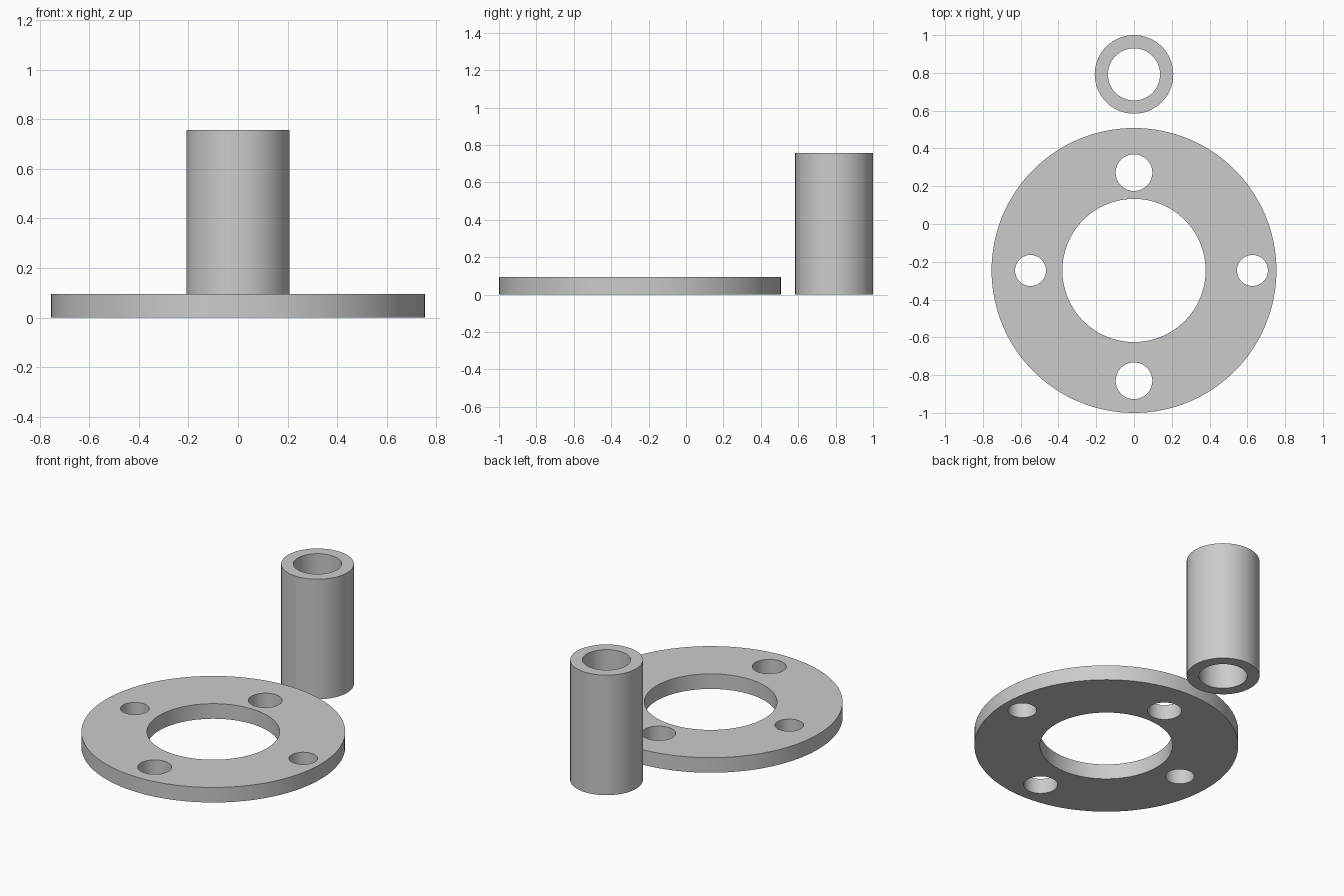
import bpy, bmesh
from math import cos, sin, tau, radians

if "Cube" in bpy.data.objects:
    bpy.data.objects.remove(bpy.data.objects["Cube"])


def plate(name, outer, holes, height):
    """Extrude a round outline with round holes; circles are (x, y, radius)."""
    bm = bmesh.new()
    edges = []
    for x, y, r in [outer] + holes:
        n = 128 if r > 0.3 else 64
        ring = [bm.verts.new((x + r * cos(tau * i / n), y + r * sin(tau * i / n), 0))
                for i in range(n)]
        edges += [bm.edges.new((ring[i], ring[(i + 1) % n])) for i in range(n)]
    bmesh.ops.triangle_fill(bm, use_beauty=True, edges=edges, normal=(0, 0, 1))
    top = bmesh.ops.extrude_face_region(bm, geom=bm.faces[:], use_keep_orig=True)
    bmesh.ops.translate(bm, vec=(0, 0, height),
                        verts=[v for v in top["geom"] if isinstance(v, bmesh.types.BMVert)])
    bmesh.ops.recalc_face_normals(bm, faces=bm.faces[:])
    mesh = bpy.data.meshes.new(name)
    bm.to_mesh(mesh)
    bm.free()
    obj = bpy.data.objects.new(name, mesh)
    bpy.context.collection.objects.link(obj)
    bpy.ops.object.select_all(action='DESELECT')
    obj.select_set(True)
    bpy.context.view_layer.objects.active = obj
    bpy.ops.object.shade_smooth_by_angle(angle=radians(30))
    return obj


# Flange disc with a centre bore and four unevenly placed bolt holes
cy = -0.246
plate("flange_disc", (0, cy, 0.754),
      [(0, cy, 0.379),
       (0, cy + 0.518, 0.097), (0, cy - 0.584, 0.097),
       (-0.548, cy, 0.082), (0.627, cy, 0.082)], 0.095)

# Upright tube standing behind the disc
plate("tube", (0, 0.792, 0.208), [(0, 0.792, 0.138)], 0.757)
